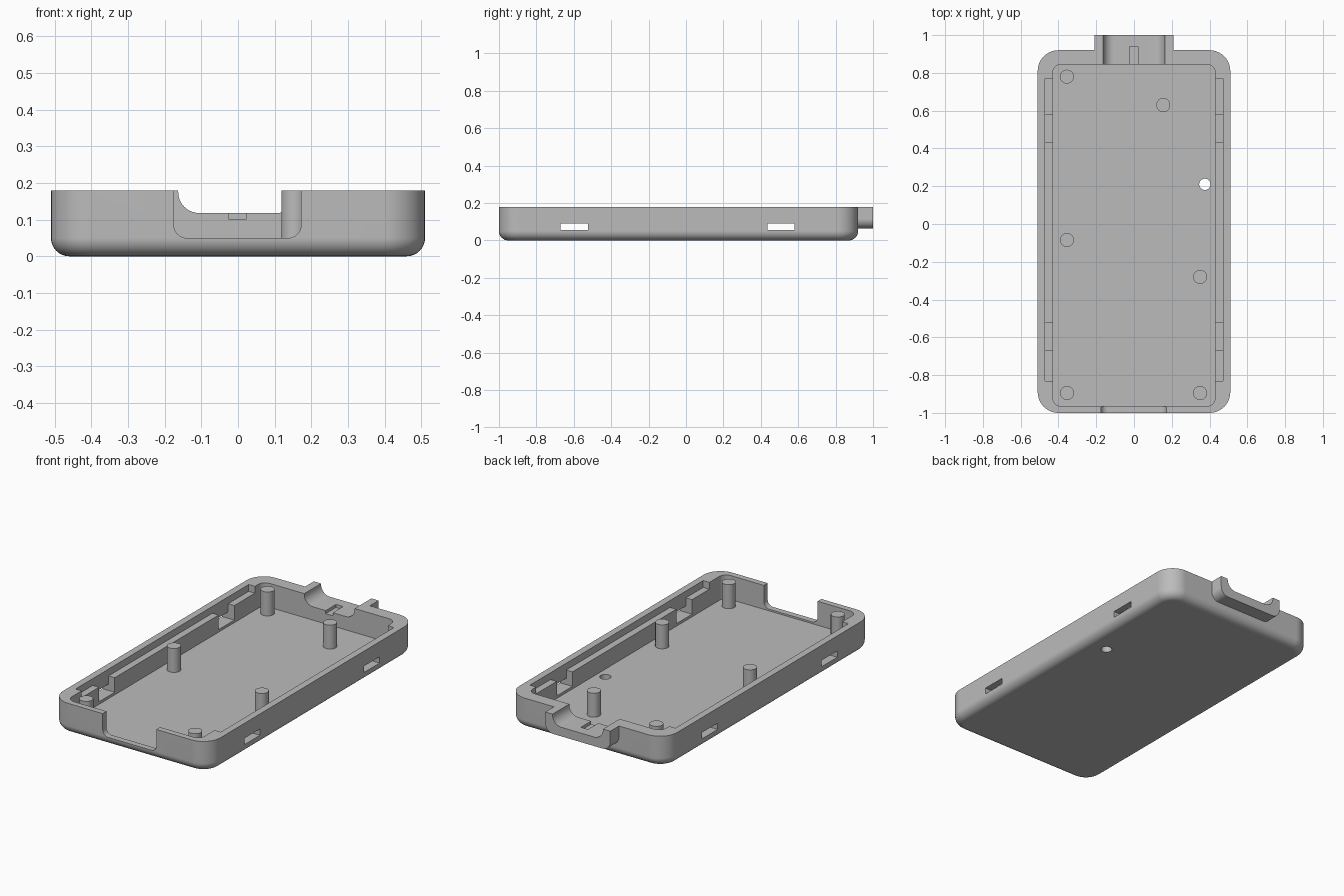
import bpy, bmesh, math
from math import sin, cos, pi, radians

cube = bpy.data.objects.get("Cube")
if cube:
    bpy.data.objects.remove(cube, do_unlink=True)

grey = bpy.data.materials.new("plain grey")
grey.use_nodes = True
grey.diffuse_color = (0.5, 0.5, 0.5, 1)
grey.node_tree.nodes["Principled BSDF"].inputs["Base Color"].default_value = (0.5, 0.5, 0.5, 1)


def rounded(u0, u1, v0, v1, low, high, seg=10):
    """Rounded rectangle outline with separate lower and upper corner radii."""
    pts = []
    corners = ((u1, v0, -1, low), (u1, v1, 0, high), (u0, v1, 1, high), (u0, v0, 2, low))
    for u, v, quarter, r in corners:
        if r == 0:
            pts.append((u, v))
            continue
        cu = u - r if u == u1 else u + r
        cv = v - r if v == v1 else v + r
        for i in range(seg + 1):
            a = (quarter + i / seg) * pi / 2
            pts.append((cu + r * cos(a), cv + r * sin(a)))
    return pts


def loft(name, rings):
    """Closed solid through a list of matching rings."""
    bm = bmesh.new()
    loops = [[bm.verts.new(p) for p in ring] for ring in rings]
    n = len(loops[0])
    for a, b in zip(loops, loops[1:]):
        for i in range(n):
            j = (i + 1) % n
            bm.faces.new((a[i], a[j], b[j], b[i]))
    bm.faces.new(loops[0][::-1])
    bm.faces.new(loops[-1])
    bmesh.ops.recalc_face_normals(bm, faces=bm.faces)
    mesh = bpy.data.meshes.new(name)
    bm.to_mesh(mesh)
    bm.free()
    mesh.materials.append(grey)
    ob = bpy.data.objects.new(name, mesh)
    bpy.context.collection.objects.link(ob)
    return ob


def upright(name, pts, z0, z1):
    return loft(name, [[(x, y, z) for x, y in pts] for z in (z0, z1)])


def lengthwise(name, pts, y0, y1):
    return loft(name, [[(x, y, z) for x, z in pts] for y in (y0, y1)])


def box(name, x0, x1, y0, y1, z0, z1):
    return upright(name, [(x0, y0), (x1, y0), (x1, y1), (x0, y1)], z0, z1)


def circle(x, y, r, seg=32):
    return [(x + r * cos(2 * pi * i / seg), y + r * sin(2 * pi * i / seg)) for i in range(seg)]


def select(ob):
    bpy.ops.object.select_all(action='DESELECT')
    ob.select_set(True)
    bpy.context.view_layer.objects.active = ob


def combine(tool, operation='DIFFERENCE'):
    tool.hide_render = True
    select(body)
    mod = body.modifiers.new("cut", 'BOOLEAN')
    mod.operation = operation
    mod.solver = 'EXACT'
    mod.object = tool
    bpy.ops.object.modifier_apply(modifier=mod.name)
    bpy.data.objects.remove(tool, do_unlink=True)


# Outer body with rounded bottom edge
FILLET, TOP, FLOOR = 0.05, 0.18, 0.04
rings = []
for i in range(9):
    a = i / 8 * pi / 2
    d, z = FILLET * (1 - sin(a)), FILLET * (1 - cos(a))
    outline = rounded(-0.51 + d, 0.51 - d, -1 + d, 0.92 - d, 0.11 - d, 0.11 - d)
    rings.append([(x, y, z) for x, y in outline])
rings.append([(x, y, TOP) for x, y, z in rings[-1]])
body = loft("case_tray", rings)

# Cable cradle on the back wall
combine(lengthwise("cradle", rounded(-0.21, 0.21, 0.065, TOP, 0.05, 0), 0.86, 1.0), 'UNION')

# Main cavity
combine(upright("cavity", rounded(-0.43, 0.43, -0.965, 0.845, 0.045, 0.045), FLOOR, 0.3))

# Cradle channel and its small key slot
combine(lengthwise("channel", rounded(-0.163, 0.163, 0.118, 0.3, 0.057, 0), 0.8, 1.1))
combine(box("key_slot", -0.024, 0.022, 0.8, 0.94, 0.1, 0.2))

# Front opening
combine(lengthwise("front_opening", rounded(-0.175, 0.172, 0.05, 0.3, 0.035, 0), -1.1, -0.9))

# Side ledges, clip gaps and windows
for side in (-1, 1):
    def side_box(name, inner, outer, *rest):
        return box(name, *sorted((side * inner, side * outer)), *rest)
    combine(side_box("ledge", 0.4, 0.47, -0.83, 0.77, 0.14, 0.3))
    for y0, y1 in ((-0.67, -0.525), (0.435, 0.58)):
        combine(side_box("clip_gap", 0.4, 0.47, y0, y1, 0.055, 0.3))
        combine(side_box("window", 0.45, 0.6, y0, y1, 0.055, 0.092))

# Hole in the floor
combine(upright("floor_hole", circle(0.375, 0.21, 0.03), -0.1, 0.1))

# Support posts
parts = [body]
for x, y in ((-0.355, 0.78), (0.155, 0.63), (-0.355, -0.085),
             (0.35, -0.28), (-0.355, -0.895), (0.35, -0.895)):
    parts.append(upright("support_post", circle(x, y, 0.037), FLOOR - 0.01, TOP))

for ob in parts:
    select(ob)
    bpy.ops.object.shade_smooth_by_angle(angle=radians(30))
    mod = ob.modifiers.new("even_shading", 'WEIGHTED_NORMAL')
    mod.keep_sharp = True
